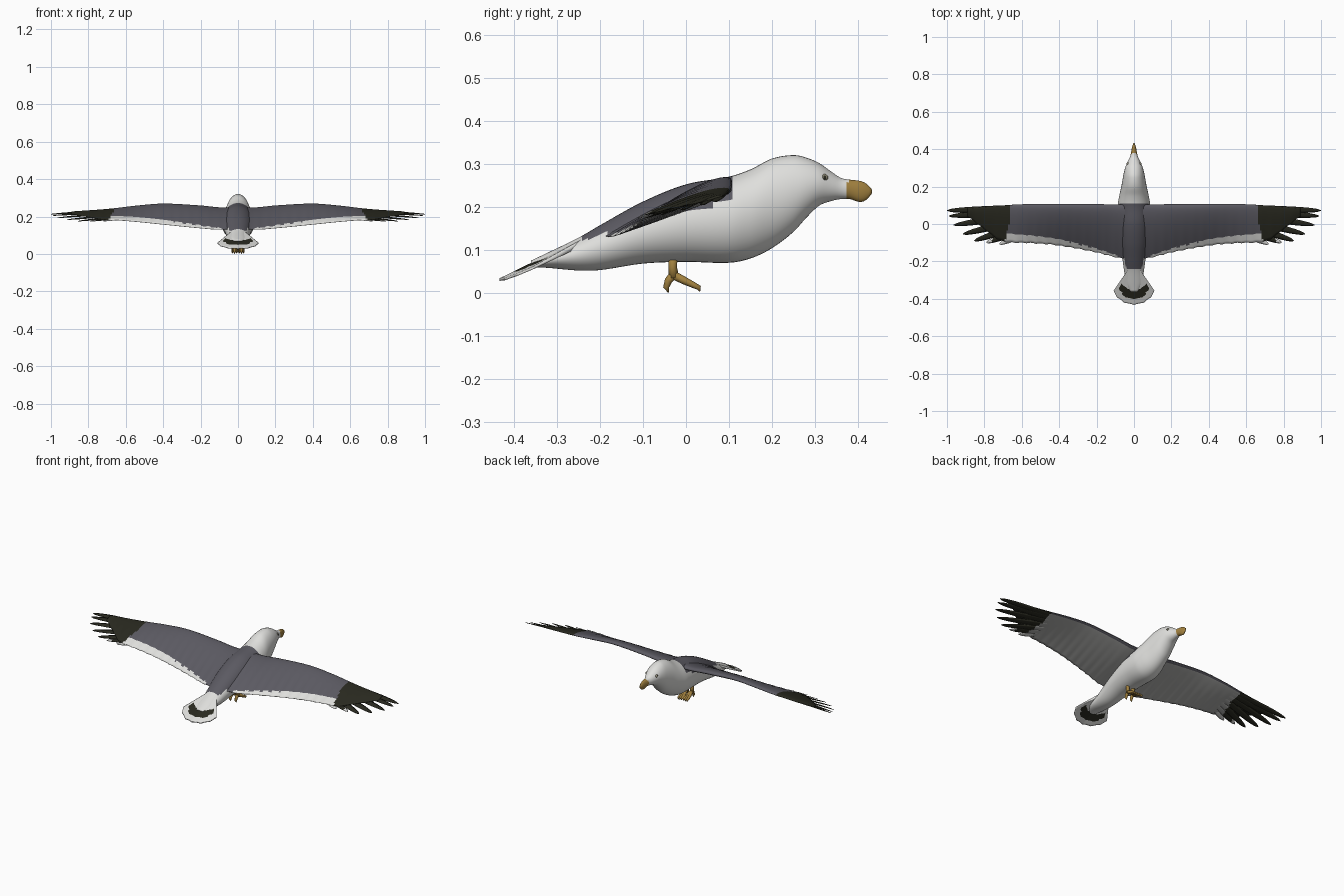
import bpy, bmesh, math
from mathutils import Vector

if "Cube" in bpy.data.objects:
    bpy.data.objects.remove(bpy.data.objects["Cube"])

COLOURS = {
    "white_plumage": (0.74, 0.74, 0.72), "slate_feathers": (0.105, 0.102, 0.122),
    "black_tips": (0.022, 0.022, 0.014), "golden_bill": (0.36, 0.22, 0.05),
    "pale_underwing": (0.38, 0.38, 0.37), "eye_grey": (0.3, 0.28, 0.2)}
MATS = []
for n, c in COLOURS.items():
    m = bpy.data.materials.new(n)
    m.diffuse_color = (*c, 1)
    m.use_nodes = True
    m.node_tree.nodes["Principled BSDF"].inputs["Base Color"].default_value = m.diffuse_color
    MATS.append(m)
WHITE, SLATE, BLACK, GOLD, PALE, EYE = range(6)


def curve(table, x):
    """Smooth interpolation through rows (key, values...)."""
    n = len(table)
    x = min(max(x, table[0][0]), table[-1][0])
    i = max(k for k in range(n - 1) if table[k][0] <= x)
    a, b = table[i], table[i + 1]
    h = b[0] - a[0]
    t = (x - a[0]) / h

    def slope(k, j):
        p, q = table[max(k - 1, 0)], table[min(k + 1, n - 1)]
        return (q[j] - p[j]) / (q[0] - p[0])
    return [(2*t**3 - 3*t*t + 1) * a[j] + (t**3 - 2*t*t + t) * h * slope(i, j)
            + (3*t*t - 2*t**3) * b[j] + (t**3 - t*t) * h * slope(i + 1, j)
            for j in range(1, len(a))]


def finish(name, bm, rule, mirror=False):
    bmesh.ops.recalc_face_normals(bm, faces=bm.faces)
    bm.normal_update()
    for f in bm.faces:
        f.smooth = True
        f.material_index = rule(f.calc_center_median(), f.normal)
    me = bpy.data.meshes.new(name)
    bm.to_mesh(me)
    bm.free()
    ob = bpy.data.objects.new(name, me)
    bpy.context.collection.objects.link(ob)
    for m in MATS:
        me.materials.append(m)
    if mirror:
        ob.modifiers.new("mirror", 'MIRROR')
    return ob


def loft(bm, rings):
    vs = [[bm.verts.new(p) for p in r] for r in rings]
    n = len(vs[0])
    for a, b in zip(vs, vs[1:]):
        for i in range(n):
            bm.faces.new((a[i], a[(i + 1) % n], b[(i + 1) % n], b[i]))
    bm.faces.new(vs[0])
    bm.faces.new(vs[-1])


def tube(bm, pts, radii, sides=10):
    rings = []
    for i, p in enumerate(pts):
        d = (Vector(pts[min(i + 1, len(pts) - 1)]) - Vector(pts[max(i - 1, 0)])).normalized()
        u = d.cross(Vector((1, 0, 0))).normalized()
        v = d.cross(u)
        rings.append([Vector(p) + radii[i] * (math.cos(a) * u + math.sin(a) * v)
                      for a in (2 * math.pi * k / sides for k in range(sides))])
    loft(bm, rings)


# Body, head and bill in one loft: y, top z, bottom z, half width
BODY = [(-.36, .075, .060, .02), (-.32, .094, .058, .042), (-.25, .128, .052, .053),
        (-.2, .157, .053, .06), (-.1, .212, .068, .075), (0, .252, .072, .085),
        (.1, .270, .070, .087), (.15, .287, .080, .079), (.2, .312, .104, .068),
        (.25, .320, .142, .059), (.28, .314, .175, .053), (.31, .301, .203, .044),
        (.34, .280, .214, .030), (.36, .267, .218, .021), (.38, .263, .218, .016),
        (.405, .260, .211, .012), (.42, .253, .217, .008), (.432, .240, .231, .003)]
bm = bmesh.new()
rings = []
for k in range(121):
    y = -.36 + .792 * k / 120
    top, bot, w = curve(BODY, y)
    c, h = (top + bot) / 2, (top - bot) / 2
    rings.append([(w * math.cos(a), y, c + h * math.sin(a))
                  for a in (2 * math.pi * i / 40 for i in range(40))])
loft(bm, rings)


def body_rule(c, n):
    if c.y > .372 + .5 * max(0, c.z - .25):
        return GOLD
    if -.24 < c.y < .108 and n.z > .35 + max(0, -c.y - .12) * 3:
        return SLATE
    return WHITE


finish("body_and_head", bm, body_rule)

# Eyes
bm = bmesh.new()
bmesh.ops.create_uvsphere(bm, u_segments=16, v_segments=10, radius=.008)
bmesh.ops.translate(bm, verts=bm.verts, vec=(.032, .322, .268))
finish("eye", bm, lambda c, n: BLACK if n.x > .85 else EYE, True)

# Wing: x, leading y, leading z, trailing y, trailing z, thickness
WING = [(0, .105, .236, -.195, .135, .03), (.1, .105, .236, -.18, .130, .03),
        (.2, .106, .246, -.155, .137, .03), (.4, .107, .258, -.118, .157, .026),
        (.55, .107, .248, -.105, .172, .021), (.65, .103, .238, -.102, .180, .016),
        (.72, .098, .233, -.088, .183, .012), (.8, .092, .228, -.03, .197, .009),
        (.89, .085, .223, .04, .212, .005)]
DARK = .66
bm = bmesh.new()
rings = []
ROWS = 18
for k in range(91):
    x = .89 * k / 90
    ly, lz, ty, tz, th = curve(WING, x)
    ty += .005 * abs(math.sin(x * 60))          # scalloped feather ends
    edge = .97 - .3 * x
    ts = [edge * (i / 14) ** 1.6 for i in range(15)] + [edge + (1 - edge) * j / 3 for j in (1, 2, 3)]

    def pt(t, s):
        f = 2.6 * math.sqrt(t) * (1 - t) * th * s
        return (x, ly + (ty - ly) * t, lz + (tz - lz) * t + f + .0015 * s)
    rings.append([pt(t, 1) for t in ts] + [pt(t, -.2) for t in reversed(ts)])
loft(bm, rings)
bm.faces.ensure_lookup_table()


def wing_rule(c, n):
    ly, lz, ty, tz, th = curve(WING, c.x)
    if c.x > DARK + .25 * max(0, .03 - c.y):
        return BLACK
    t = (c.y - ly) / (ty - ly)
    if n.z < -.1 and t > .04:
        return PALE
    return WHITE if t > .97 - .3 * c.x + .004 and c.x > .09 else SLATE


finish("wing", bm, wing_rule, True)


def wing_z(x, y):
    ly, lz, _, _, _ = curve(WING, x)
    lz -= .06 * max(0, x - .89)
    return lz - .28 * (ly - y)


# Fingered flight feathers: base and tip in plan
FEATHERS = [((.60, .082), (1.0, .072)), ((.60, .068), (.99, .042)), ((.60, .048), (.965, -.006)),
            ((.60, .022), (.915, -.054)), ((.58, 0), (.855, -.09)), ((.56, -.02), (.79, -.1)),
            ((.54, -.03), (.72, -.108))]
for i, (b, t) in enumerate(FEATHERS):
    bm = bmesh.new()
    rings = []
    d = (Vector(t) - Vector(b)).normalized()
    side = Vector((-d.y, d.x))
    for k in range(25):
        s = k / 24
        p = Vector(b).lerp(Vector(t), s)
        w = .022 * (1 - .3 * s) * math.sqrt(max(1 - s ** 6, .01))
        ring = []
        for o, e in ((1, 0), (.4, 1), (-.4, 1), (-1, 0), (-.4, -1), (.4, -1)):
            q = p + side * (w * o)
            ring.append((q.x, q.y, wing_z(q.x, q.y) + .003 * e * (1 - .6 * s) - .001 * i * (1 - s)))
        rings.append(ring)
    loft(bm, rings)

    def feather_rule(c, n, i=i, b=b, t=t):
        s = (c.x - b[0]) / (t[0] - b[0])
        if i >= 5 and s > (.86 if i == 5 else .6):
            return WHITE
        if c.x > DARK + .25 * max(0, .03 - c.y) and i < 6:
            return BLACK
        return PALE if n.z < 0 else SLATE
    finish("flight_feather_%d" % (i + 1), bm, feather_rule, True)

# Tail fan: radial grid around the rump, with a dark crescent band
bm = bmesh.new()
rings = []
A, R = 48, [0, .05, .1, .13, .152, .17, .188, .2, .213, .222, .23]
HUB = Vector((0, -.2))
for k in range(A + 1):
    a = math.radians(-35 + 70 * k / A)
    full = .233 - .038 * (a / .61) ** 2 - .005 * abs(math.sin(a * 14))

    def tp(r, s):
        rr = r / .23 * full
        x, y = math.sin(a) * rr, HUB.y - math.cos(a) * rr
        z = .138 - .46 * (-.2 - y) - .08 * abs(x)
        return (x * (1 + .03 * (1 - r / .23)), y, z + s * (.010 - .03 * r))
    rings.append([tp(r, 1) for r in R] + [tp(r, -1) for r in reversed(R)])
loft(bm, rings)
bmesh.ops.remove_doubles(bm, verts=bm.verts, dist=.0004)


def tail_rule(c, n):
    a = math.atan2(c.x, HUB.y - c.y)
    r = math.hypot(c.x, c.y - HUB.y)
    full = .233 - .038 * (a / .61) ** 2 - .005 * abs(math.sin(a * 14))
    q = r / full * .23
    return BLACK if abs(a) < .5 and .152 < q < .2 - .02 * (abs(a) > .36) else WHITE


finish("tail", bm, tail_rule, True).modifiers.clear()

# Legs with three forward toes and one hind toe
bm = bmesh.new()
tube(bm, [(.018, -.03, .09), (.018, -.031, .06), (.018, -.028, .035)], [.011, .010, .012])
for dx in (-.011, 0, .011):
    tube(bm, [(.018, -.03, .042), (.018 + dx * .6, -.005, .029), (.018 + dx, .018, .018),
              (.018 + dx, .03, .012), (.018 + dx, .032, .003)], [.010, .009, .007, .006, .001])
tube(bm, [(.018, -.028, .044), (.018, -.041, .028), (.018, -.046, .013), (.018, -.041, .001)],
     [.010, .009, .007, .001])
finish("leg", bm, lambda c, n: GOLD, True)
